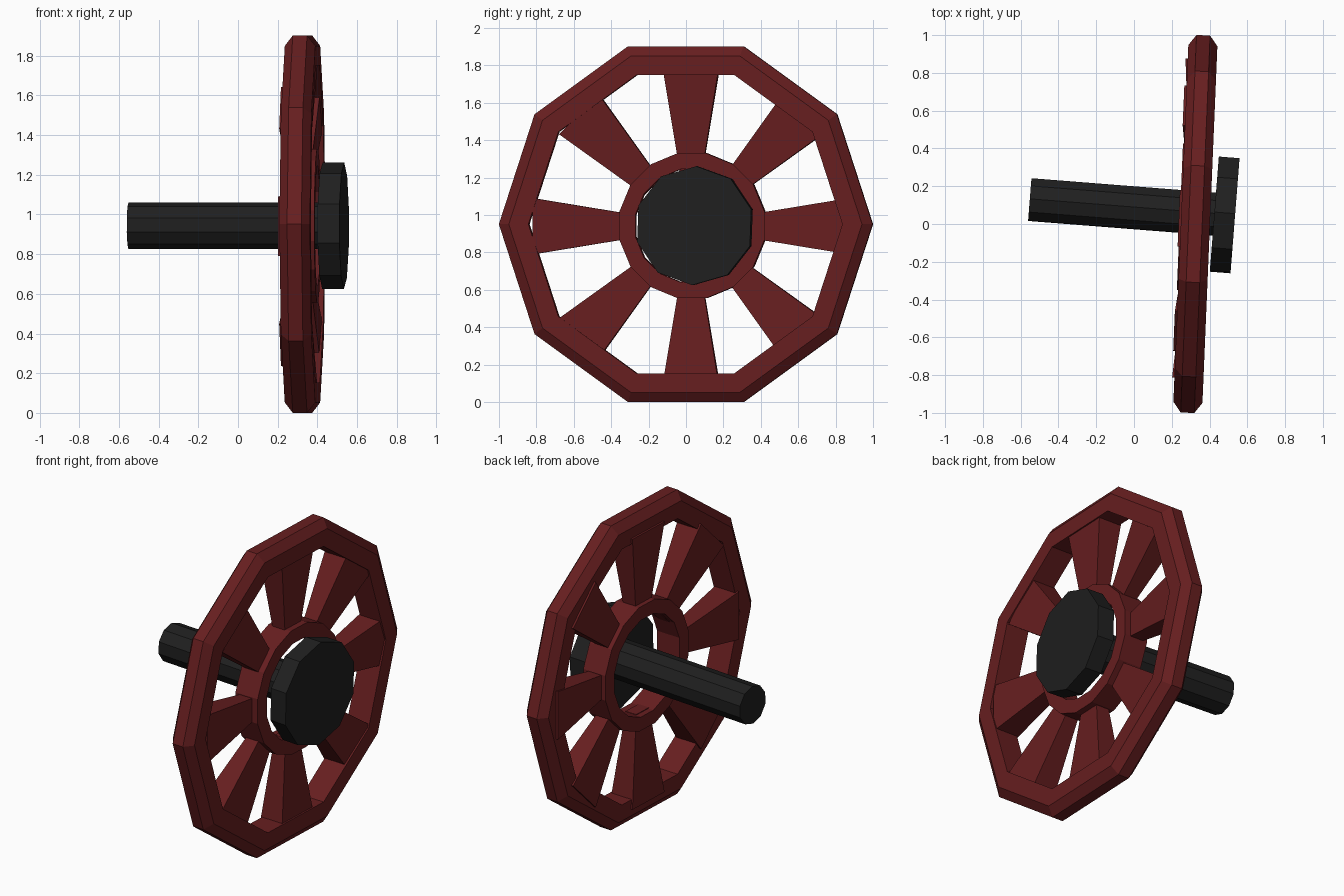
import bpy, bmesh
from math import sin, cos, pi, radians
from mathutils import Matrix, Vector

if "Cube" in bpy.data.objects:
    bpy.data.objects.remove(bpy.data.objects["Cube"])


def material(name, rgb):
    m = bpy.data.materials.new(name)
    m.diffuse_color = (*rgb, 1)
    m.use_nodes = True
    m.node_tree.nodes["Principled BSDF"].inputs["Base Color"].default_value = m.diffuse_color
    return m


RED = material("dark_red", (0.135, 0.013, 0.014))
BLACK = material("black", (0.014, 0.014, 0.014))


def finish(name, bm, mat, centre, yaw):
    bmesh.ops.recalc_face_normals(bm, faces=bm.faces)
    me = bpy.data.meshes.new(name)
    bm.to_mesh(me)
    bm.free()
    me.materials.append(mat)
    ob = bpy.data.objects.new(name, me)
    ob.location = centre
    ob.rotation_euler = (0, 0, radians(yaw))
    bpy.context.collection.objects.link(ob)
    return ob


def ring(name, profile, sides, phase, mat, centre, yaw):
    """Sweep a closed (x, radius) profile around the local x axis."""
    bm = bmesh.new()
    rows = []
    for i in range(sides):
        a = phase + 2 * pi * i / sides
        rows.append([bm.verts.new((x, r * cos(a), r * sin(a))) for x, r in profile])
    n = len(profile)
    for i in range(sides):
        p, q = rows[i], rows[(i + 1) % sides]
        for j in range(n):
            k = (j + 1) % n
            bm.faces.new((p[j], p[k], q[k], q[j]))
    return finish(name, bm, mat, centre, yaw)


def cylinder(name, radius, x0, x1, sides, phase, mat, centre, yaw):
    """Capped prism along the local x axis."""
    bm = bmesh.new()
    ends = [[bm.verts.new((x, radius * cos(phase + 2 * pi * i / sides),
                           radius * sin(phase + 2 * pi * i / sides)))
             for i in range(sides)] for x in (x0, x1)]
    for e in ends:
        bm.faces.new(e)
    for i in range(sides):
        k = (i + 1) % sides
        bm.faces.new((ends[0][i], ends[0][k], ends[1][k], ends[1][i]))
    return finish(name, bm, mat, centre, yaw)


WHEEL_YAW, AXLE_YAW = -2.4, -4.5
RIM_C = (0.325, 0, 0.951)
HUB_C = (0.322, 0.035, 0.943)
AXLE_C = (0.48, 0.048, 0.943)

# Ten-sided rim with chamfered outer edge
ring("rim", [(-0.077, 0.84), (-0.077, 0.945), (-0.036, 1.0),
             (0.036, 1.0), (0.077, 0.945), (0.077, 0.84)],
     10, 0, RED, RIM_C, WHEEL_YAW)

# Open hub ring
ring("hub", [(-0.079, 0.308), (-0.079, 0.395), (0.079, 0.395), (0.079, 0.308)],
     16, pi / 16, RED, HUB_C, WHEEL_YAW)

# Spokes widen in both directions towards the rim
for s in range(8):
    bm = bmesh.new()
    bmesh.ops.create_cube(bm, size=1)
    for v in bm.verts:
        outer = v.co.z > 0
        v.co = Vector((v.co.x * (0.16 if outer else 0.075),
                       v.co.y * (0.30 if outer else 0.12),
                       0.845 if outer else 0.295))
    bm.transform(Matrix.Rotation(s * pi / 4, 4, 'X'))
    finish(f"spoke_{s + 1}", bm, RED, (0.317, 0.028, 0.94), WHEEL_YAW)

# Axle shaft and end cap
cylinder("axle", 0.118, -1.035, 0.0, 10, radians(88), BLACK, AXLE_C, AXLE_YAW)
cylinder("axle_cap", 0.318, -0.055, 0.055, 10, radians(88), BLACK, AXLE_C, AXLE_YAW)
